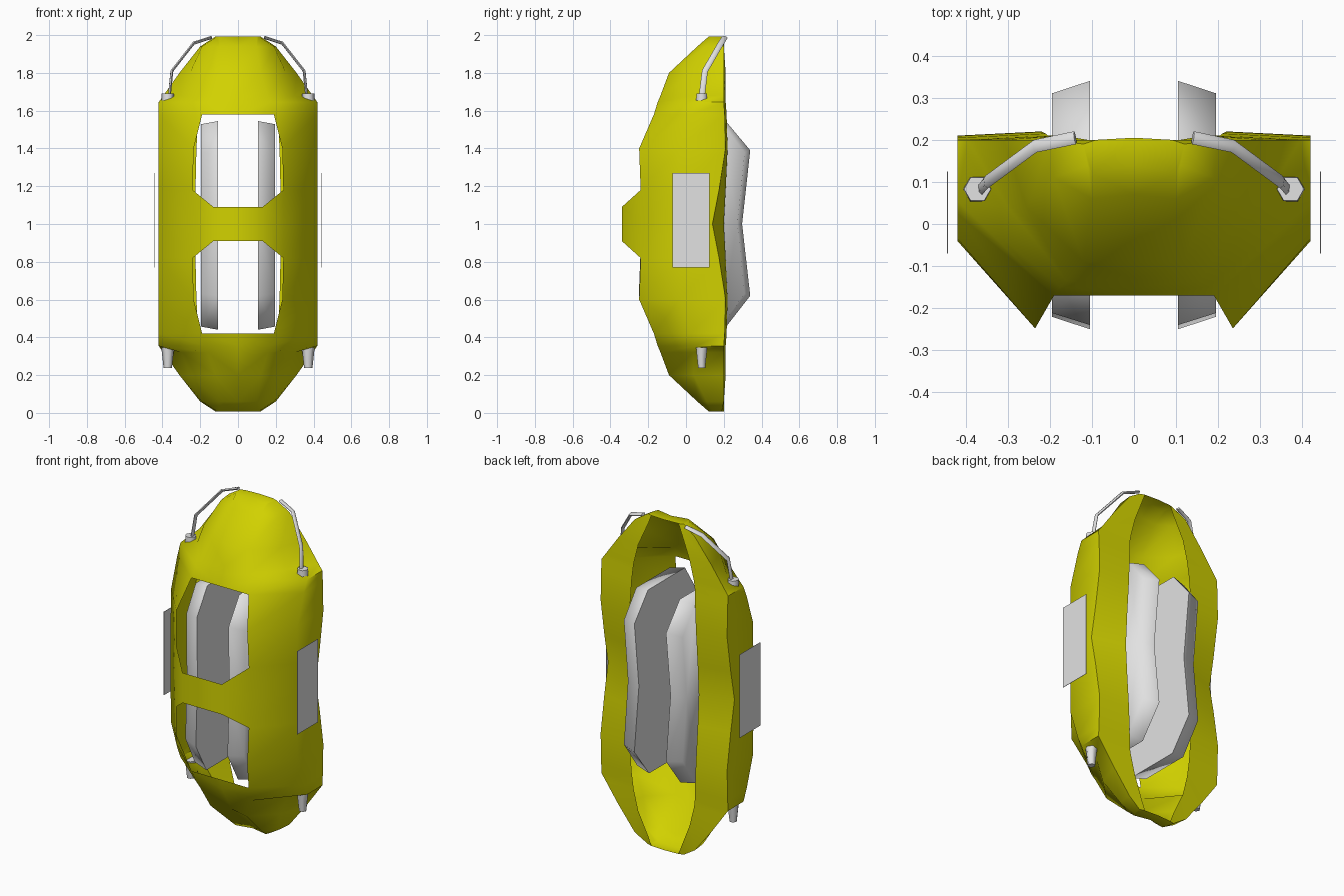
import bpy, bmesh, math
from mathutils import Vector

cube = bpy.data.objects.get("Cube")
if cube:
    bpy.data.objects.remove(cube, do_unlink=True)


def make_material(name, colour):
    mat = bpy.data.materials.new(name)
    mat.use_nodes = True
    mat.diffuse_color = colour
    mat.node_tree.nodes["Principled BSDF"].inputs["Base Color"].default_value = colour
    return mat


yellow = make_material("yellow paint", (0.64, 0.64, 0.0, 1))
grey = make_material("light grey", (0.76, 0.76, 0.76, 1))


def finish(bm, name, mat, angle=60):
    """Turn a bmesh into a shaded object with one material."""
    bmesh.ops.recalc_face_normals(bm, faces=bm.faces[:])
    mesh = bpy.data.meshes.new(name)
    bm.to_mesh(mesh)
    bm.free()
    mesh.materials.append(mat)
    obj = bpy.data.objects.new(name, mesh)
    bpy.context.collection.objects.link(obj)
    bpy.ops.object.select_all(action="DESELECT")
    obj.select_set(True)
    bpy.context.view_layer.objects.active = obj
    bpy.ops.object.shade_smooth_by_angle(angle=math.radians(angle))
    return obj


def mirror(obj):
    """Repeat a part on the other side of x = 0."""
    mod = obj.modifiers.new("mirror", "MIRROR")
    mod.use_clip = True
    mod.merge_threshold = 0.0005


def loft(bm, rings, closed=True):
    """Join successive rings of points with quads and return the vertex rings."""
    rows = [[bm.verts.new(p) for p in ring] for ring in rings]
    for low, high in zip(rows, rows[1:]):
        count = len(low)
        for i in range(count if closed else count - 1):
            j = (i + 1) % count
            bm.faces.new((low[i], low[j], high[j], high[i]))
    return rows


# Shell: height, centre front, inner corner, side corner, rear edge, rear lip
half = [
    (0.008, 0.14, (0.10, 0.12), (0.11, 0.14), (0.12, 0.19), (0.09, 0.20)),
    (0.06, 0.07, (0.10, 0.06), (0.19, 0.11), (0.20, 0.20), (0.11, 0.20)),
    (0.20, -0.09, (0.12, -0.09), (0.255, 0.04), (0.31, 0.20), (0.17, 0.21)),
    (0.32, -0.13, (0.16, -0.135), (0.30, 0.04), (0.395, 0.20), (0.20, 0.21)),
    (0.355, -0.15, (0.175, -0.15), (0.42, 0.055), (0.42, 0.20), (0.205, 0.21)),
    (0.42, -0.17, (0.19, -0.17), (0.42, 0.025), (0.42, 0.205), (0.21, 0.215)),
    (0.60, 0, (0.235, -0.248), (0.42, -0.035), (0.42, 0.21), (0.22, 0.22)),
    (0.82, 0, (0.24, -0.24), (0.42, -0.04), (0.42, 0.175), (0.225, 0.21)),
    (1.00, 0, (0.24, -0.24), (0.42, -0.04), (0.42, 0.14), (0.225, 0.20)),
]
rows = half + [(2 - row[0],) + row[1:] for row in half[-2::-1]]
bm = bmesh.new()
grid = loft(bm, [[(x, y, z) for x, y in pts] for z, _, *pts in rows], closed=False)

# Front centre panels above and below the openings, with a groove low down
centres = []
for z, y, *_ in rows:
    groove = 0.03 if 0.05 < z < 0.25 else 0
    centres.append(bm.verts.new((0, y + groove, z)))
for i in range(len(rows) - 1):
    if max(rows[i][0], rows[i + 1][0]) < 0.5 or min(rows[i][0], rows[i + 1][0]) > 1.5:
        bm.faces.new((centres[i], grid[i][0], grid[i + 1][0], centres[i + 1]))

# End caps
for i in (0, -1):
    rear = bm.verts.new((0, 0.205, rows[i][0]))
    bm.faces.new([centres[i]] + grid[i] + [rear])

# Raised bridge between the openings
mid = len(half) - 1
low, high = (bm.verts.new((0.13, -0.34, z)) for z in (0.91, 1.09))
low_mid, high_mid = (bm.verts.new((0, -0.34, z)) for z in (0.91, 1.09))
bm.faces.new([low, high] + [grid[mid + k][0] for k in (1, 0, -1)])
bm.faces.new((low_mid, high_mid, high, low))
bmesh.ops.delete(bm, geom=[v for v in bm.verts if not v.link_faces], context="VERTS")
mirror(finish(bm, "shell", yellow))

# Inner side pads: thick contoured slabs, smaller on the outer face
profile = [(-0.14, 1.545), (-0.24, 1.39), (-0.235, 1.0), (-0.25, 0.62), (-0.15, 0.44),
           (0.20, 0.44), (0.34, 0.62), (0.297, 1.0), (0.34, 1.39), (0.21, 1.545)]
centre = Vector((0.045, 1.0))
outer = []
for p in profile:
    d = Vector(p) - centre
    outer.append(centre + Vector((d.x * 0.9, d.y * 0.97)))
bm = bmesh.new()
pad = loft(bm, [[(x, y, z) for y, z in ring]
                for x, ring in ((0.105, profile), (0.195, outer))])
for ring in pad:
    bm.faces.new(ring)
mirror(finish(bm, "inner_pad", grey, 80))

# Side plates standing just off the shell
bm = bmesh.new()
bmesh.ops.create_cube(bm, size=1)
for v in bm.verts:
    v.co = Vector((0.443, 0.027, 1.02)) + v.co * Vector((0.002, 0.195, 0.5))
mirror(finish(bm, "side_plate", grey))


# Pegs on the shoulder and hip shelves
def peg(name, bottom, top, r_bottom, r_top):
    bm = bmesh.new()
    bmesh.ops.create_cone(bm, cap_ends=True, segments=6, radius1=r_bottom,
                          radius2=r_top, depth=top - bottom)
    bmesh.ops.rotate(bm, verts=bm.verts[:], matrix=Vector((0, 1, 0)).to_track_quat("X", "Z").to_matrix())
    bmesh.ops.translate(bm, verts=bm.verts[:], vec=(0.372, 0.083, (top + bottom) / 2))
    mirror(finish(bm, name, grey, 70))


peg("shoulder_peg", 1.652, 1.69, 0.034, 0.032)
peg("hip_peg", 0.237, 0.345, 0.022, 0.034)

# Bent flat bars from the shoulder pegs over the top
path = [Vector(p) for p in ((0.364, 0.083, 1.67), (0.35, 0.10, 1.81),
                            (0.235, 0.185, 1.957), (0.14, 0.205, 1.988))]
rings = []
for i, p in enumerate(path):
    along = (path[min(i + 1, len(path) - 1)] - path[max(i - 1, 0)]).normalized()
    side = along.cross(Vector((1, 0, 0.6))).normalized()
    up = along.cross(side)
    rings.append([p + 0.016 * side * math.cos(a) + 0.008 * up * math.sin(a)
                  for a in (k * math.tau / 6 for k in range(6))])
bm = bmesh.new()
bar = loft(bm, rings)
bm.faces.new(bar[0])
bm.faces.new(bar[-1])
mirror(finish(bm, "shoulder_bar", grey, 50))
